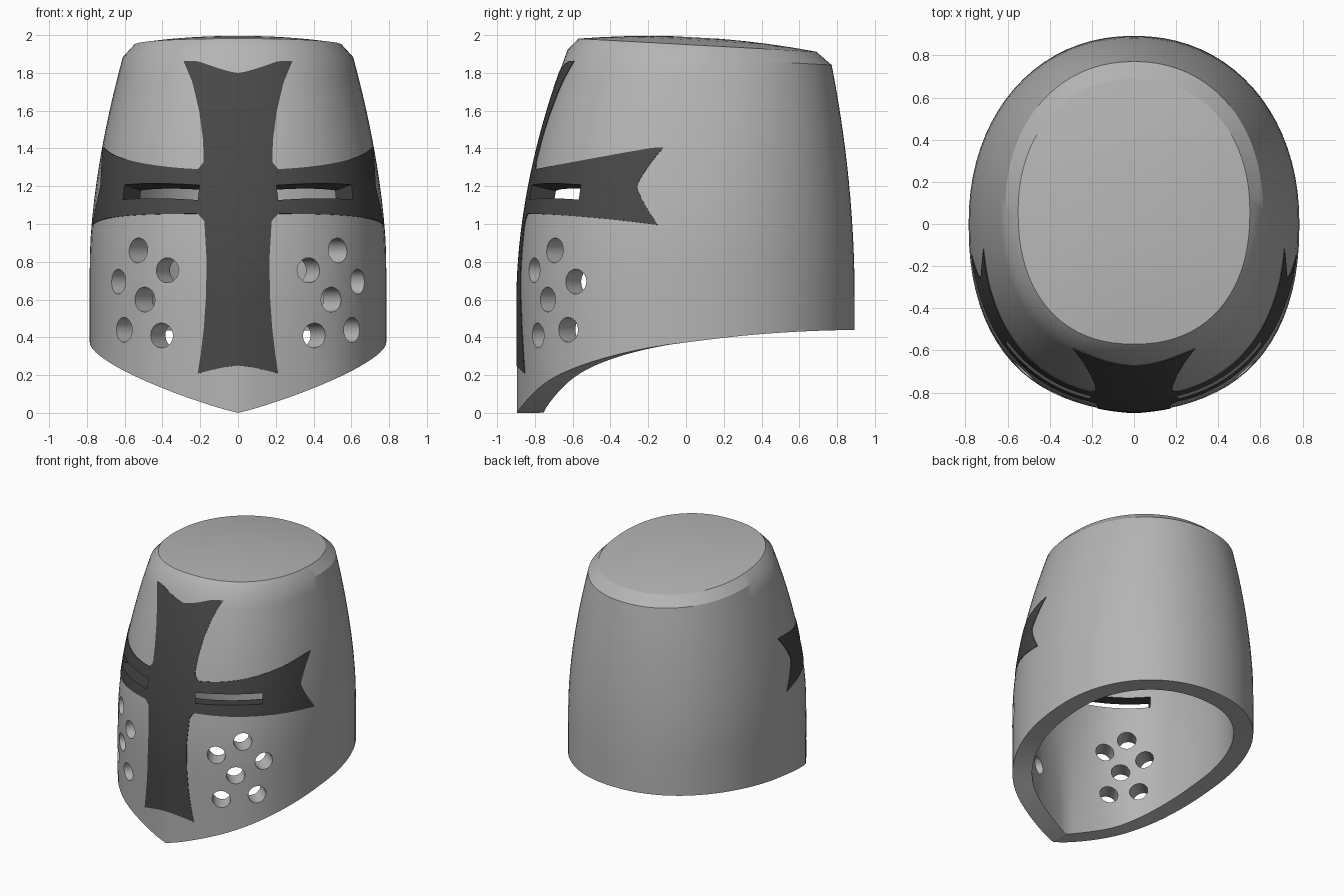
import bpy, bmesh, math
from mathutils import Vector, Matrix

if "Cube" in bpy.data.objects:
    bpy.data.objects.remove(bpy.data.objects["Cube"])

FRONT_POWER, BACK_POWER = 0.88, 0.94      # squareness of the oval cross-section
COLUMNS = 80


def material(name, value):
    m = bpy.data.materials.new(name)
    m.use_nodes = True
    colour = (value, value, value, 1)
    m.diffuse_color = colour
    bsdf = m.node_tree.nodes["Principled BSDF"]
    bsdf.inputs["Base Color"].default_value = colour
    bsdf.inputs["Roughness"].default_value = 0.6
    return m


steel = material("steel grey", 0.46)
dark = material("dark grey", 0.065)


# Wall shape: half width, front reach and back reach at a height
def radii(z):
    return (0.785 - 0.153 * max(z - 0.8, 0) ** 1.68,
            0.895 - 0.159 * max(z - 0.6, 0) ** 1.87,
            0.893 - 0.079 * max(z - 0.6, 0) ** 2)


def oval(phi, rx, front, back):
    c, s = math.cos(phi), math.sin(phi)
    power = FRONT_POWER if c > 0 else BACK_POWER
    c, s = (math.copysign(abs(v) ** power, v) for v in (c, s))
    mid, half = (back - front) / 2, (back + front) / 2
    return rx * s, mid - half * c


def wall(phi, z, grow=0):
    x, y = oval(phi, *(r + grow for r in radii(z)))
    # Keel down the front, strongest at the chin
    keel = 0.16 * max(1 - z, 0)
    y += keel * abs(math.sin(phi)) * max(math.cos(phi), 0) ** 8
    return Vector((x, y, z))


def phi_at(x, z):
    return math.copysign(math.asin((abs(x) / radii(z)[0]) ** (1 / FRONT_POWER)), x)


def lerp_table(table, v):
    for (a, fa), (b, fb) in zip(table, table[1:]):
        if v <= b:
            return fa + (fb - fa) * max(v - a, 0) / (b - a)
    return table[-1][1]


def finish(bm, name, *mats):
    mesh = bpy.data.meshes.new(name)
    bm.to_mesh(mesh)
    bm.free()
    ob = bpy.data.objects.new(name, mesh)
    bpy.context.scene.collection.objects.link(ob)
    for mat in mats:
        mesh.materials.append(mat)
    return ob


def skin(bm, rows, closed=False):
    grid = [[bm.verts.new(p) for p in row] for row in rows]
    n = len(grid[0])
    for lo, hi in zip(grid, grid[1:]):
        for i in range(n if closed else n - 1):
            j = (i + 1) % n
            bm.faces.new((lo[i], lo[j], hi[j], hi[i]))
    return grid


def apply_all(ob, angle):
    bpy.ops.object.select_all(action="DESELECT")
    ob.select_set(True)
    bpy.context.view_layer.objects.active = ob
    for m in list(ob.modifiers):
        bpy.ops.object.modifier_apply(modifier=m.name)
    bpy.ops.object.shade_smooth_by_angle(angle=math.radians(angle))


# Cutter for the dark-lined eye slits and the breathing holes, mirrored
bm = bmesh.new()
inner, outer = Vector((0.22, -0.84, 1.17)), Vector((0.61, -0.57, 1.17))
along = outer - inner
turn = (Matrix.Rotation(math.atan2(along.y, along.x), 4, "Z")
        @ Matrix.Rotation(math.radians(-11), 4, "X"))
bmesh.ops.create_cube(bm, size=1, matrix=Matrix.Translation((inner + outer) / 2)
                      @ turn @ Matrix.Diagonal((along.length, 0.5, 0.08, 1)))
for f in bm.faces:
    f.material_index = 1
for x, z in ((0.53, 0.86), (0.375, 0.755), (0.635, 0.695),
             (0.495, 0.6), (0.605, 0.44), (0.405, 0.41)):
    p = wall(phi_at(x, z), z)
    rx, front, _ = radii(z)
    normal = Vector((p.x / rx ** 2, p.y / front ** 2, 0))
    spin = normal.to_track_quat("Z", "Y").to_matrix().to_4x4()
    bmesh.ops.create_cone(bm, cap_ends=True, segments=24, radius1=0.066,
                          radius2=0.066, depth=0.5,
                          matrix=Matrix.Translation(p) @ spin)
cutter = finish(bm, "opening_cutter", steel, dark)
cutter.hide_render = True
cutter.modifiers.new("mirror", "MIRROR").use_mirror_merge = False
apply_all(cutter, 30)


def thicken_and_cut(ob, thickness, angle):
    s = ob.modifiers.new("thickness", "SOLIDIFY")
    s.thickness, s.offset = thickness, -1
    s.use_even_offset = True
    b = ob.modifiers.new("openings", "BOOLEAN")
    b.operation, b.solver, b.object = "DIFFERENCE", "EXACT", cutter
    b.material_mode = "TRANSFER"
    apply_all(ob, angle)


# Helmet shell: wall, chamfered shoulder and domed crown
angles = [2 * math.pi * i / COLUMNS for i in range(COLUMNS)]


def rim(phi):
    a = min(phi, 2 * math.pi - phi)
    return 0.44 * math.tanh(0.62 * a + 0.07 * a ** 3)


def shoulder(phi):
    return 1.885 - 0.057 * wall(phi, 1.88).y


def crown(phi, r):
    x, y = oval(phi, 0.55 * r, 0.63 * r, 0.63 * r)
    y += 0.06
    return x, y, 1.95 - 0.055 * y + 0.042 * (1 - r * r)


ROWS = 16
rows = [[wall(a, rim(a) + (shoulder(a) - rim(a)) * t / ROWS) for a in angles]
        for t in range(ROWS + 1)]
rows += [[crown(a, r) for a in angles] for r in (1, 0.8, 0.6, 0.4, 0.2)]
bm = bmesh.new()
last = skin(bm, rows, closed=True)[-1]
bm.faces.new(last)
shell = finish(bm, "helmet_shell", steel)
thicken_and_cut(shell, 0.14, 28)

# Upright of the painted cross, flared and notched at both ends
half_width = ((0.2, 0.214), (0.3, 0.198), (0.45, 0.18), (0.6, 0.17), (0.8, 0.165),
              (1.02, 0.178), (1.06, 0.22), (1.28, 0.22), (1.33, 0.18),
              (1.45, 0.185), (1.6, 0.205), (1.75, 0.24), (1.87, 0.29))
rows = []
for k in range(81):
    row = []
    for i in range(-10, 11):
        s = i / 10
        low = 0.25 - 0.042 * abs(s) ** 1.5
        high = 1.8 + 0.064 * min(abs(s) / 0.75, 1) ** 1.4
        z = low + (high - low) * k / 80
        row.append(wall(phi_at(s * lerp_table(half_width, z), z), z, 0.003))
    rows.append(row)
bm = bmesh.new()
skin(bm, rows)
upright = finish(bm, "cross_upright", dark)
thicken_and_cut(upright, 0.009, 40)

# Arms of the painted cross, wrapping round to a swallow-tail end
rows = []
for k in range(-8, 9):
    v = k / 8
    end = 1.29 + 0.14 * abs(v) ** 1.3
    row = []
    for i in range(31):
        phi = 0.24 + (end - 0.24) * i / 30
        high = min(1.29 + 0.18 * (0.8 - 0.82 * math.cos(phi)), 1.405)
        low = 1.055 - 0.06 * (phi / 1.43) ** 3
        row.append(wall(phi, low + (high - low) * (v + 1) / 2, 0.0035))
    rows.append(row)
bm = bmesh.new()
skin(bm, rows)
arms = finish(bm, "cross_arms", dark)
arms.modifiers.new("mirror", "MIRROR").use_mirror_merge = False
thicken_and_cut(arms, 0.009, 40)

bpy.data.objects.remove(cutter)
